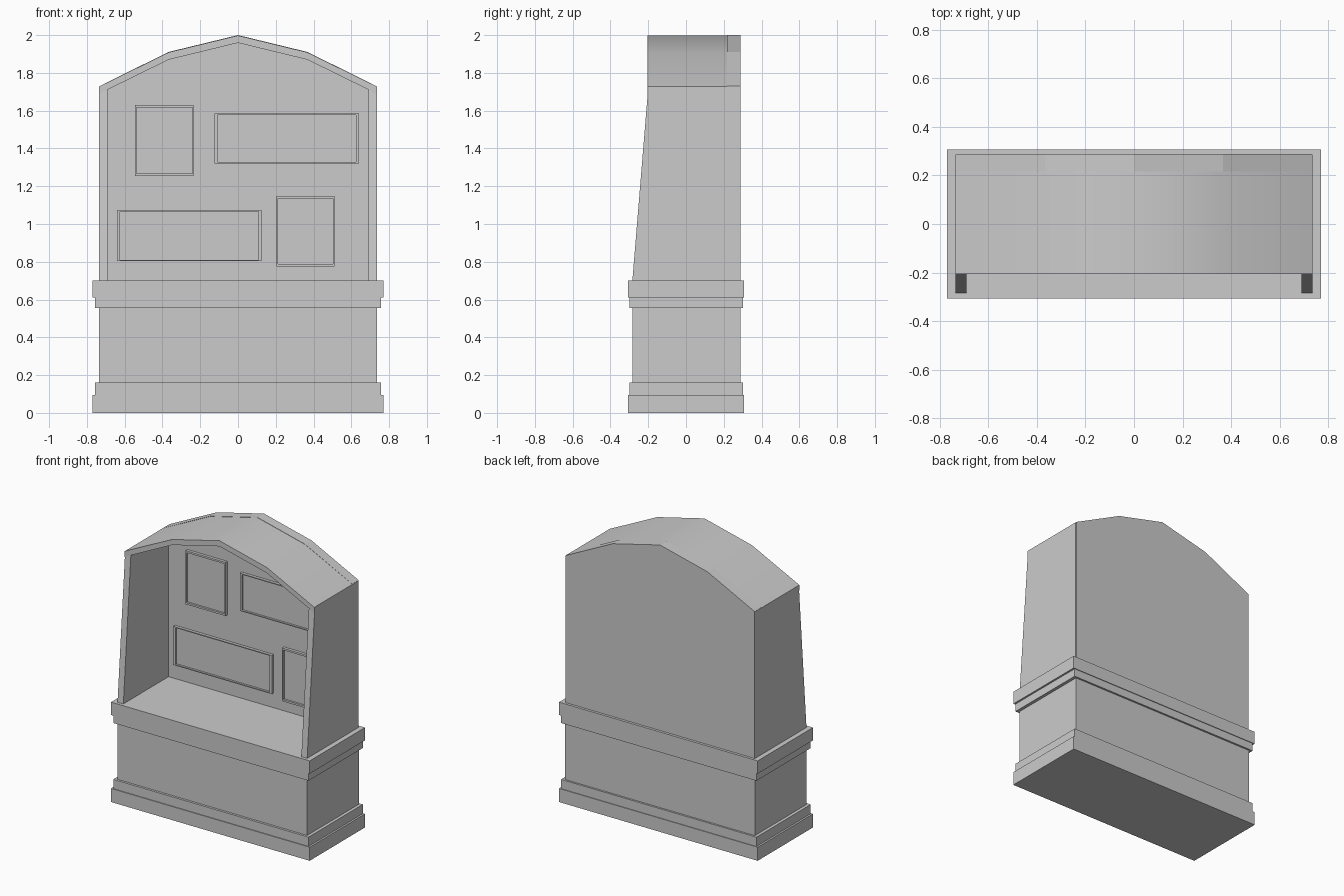
import bpy, bmesh

if "Cube" in bpy.data.objects:
    bpy.data.objects.remove(bpy.data.objects["Cube"])


def prism(name, pts, axis, lo, hi):
    """Extrude a closed 2D profile along an axis: 'x' profiles are (y, z), 'y' profiles are (x, z)."""
    bm = bmesh.new()
    place = (lambda p: (lo, p[0], p[1])) if axis == 'x' else (lambda p: (p[0], lo, p[1]))
    face = bm.faces.new([bm.verts.new(place(p)) for p in pts])
    new = bmesh.ops.extrude_face_region(bm, geom=[face])['geom']
    step = (hi - lo, 0, 0) if axis == 'x' else (0, hi - lo, 0)
    bmesh.ops.translate(bm, vec=step, verts=[g for g in new if isinstance(g, bmesh.types.BMVert)])
    bmesh.ops.recalc_face_normals(bm, faces=bm.faces)
    mesh = bpy.data.meshes.new(name)
    bm.to_mesh(mesh)
    bm.free()
    ob = bpy.data.objects.new(name, mesh)
    bpy.context.collection.objects.link(ob)
    return ob


def box(name, x0, x1, y0, y1, z0, z1):
    return prism(name, [(x0, z0), (x1, z0), (x1, z1), (x0, z1)], 'y', y0, y1)


def picture_frame(name, x0, x1, z0, z1, bx, bz):
    """Raised rim with side bars bx and top/bottom bars bz around a recessed panel."""
    ob = box(name, x0, x1, BACK_Y - 0.02, BACK_Y + 0.005, z0, z1)
    bm = bmesh.new()
    bm.from_mesh(ob.data)
    front = min(bm.faces, key=lambda f: f.calc_center_median().y)
    bmesh.ops.inset_individual(bm, faces=[front], thickness=0.004)
    cx, cz = (x0 + x1) / 2, (z0 + z1) / 2
    for v in front.verts:
        v.co.x = x0 + bx if v.co.x < cx else x1 - bx
        v.co.z = z0 + bz if v.co.z < cz else z1 - bz
    new = bmesh.ops.extrude_face_region(bm, geom=[front])['geom']
    bmesh.ops.translate(bm, vec=(0, 0.014, 0), verts=[g for g in new if isinstance(g, bmesh.types.BMVert)])
    if front.is_valid:
        bmesh.ops.delete(bm, geom=[front], context='FACES_ONLY')
    bmesh.ops.recalc_face_normals(bm, faces=bm.faces)
    bm.to_mesh(ob.data)
    bm.free()


BACK_Y = 0.217

# Lower cabinet: body with stepped plinth and stepped counter
for name, hx, y0, y1, z0, z1 in [
        ("plinth", 0.77, -0.306, 0.306, 0, 0.095),
        ("plinth_step", 0.757, -0.3, 0.301, 0.095, 0.16),
        ("cabinet_body", 0.735, -0.284, 0.288, 0.16, 0.555),
        ("counter_step", 0.757, -0.3, 0.301, 0.555, 0.61),
        ("counter", 0.77, -0.306, 0.306, 0.61, 0.70)]:
    box(name, -hx, hx, y0, y1, z0, z1)

# Arched back panel
arch = [(-0.733, 1.73), (-0.367, 1.911), (0, 2.0), (0.367, 1.911), (0.733, 1.73)]
prism("back_panel", [(0.733, 0.70), (-0.733, 0.70)] + arch, 'y', BACK_Y, 0.288)

# Side walls with sloping front edge, mirrored
side = prism("side_walls", [(-0.284, 0.70), (0.285, 0.70), (0.285, 1.71), (-0.201, 1.71)],
             'x', 0.69, 0.735)
side.modifiers.new("mirror", 'MIRROR')

# Faceted arched roof
outer = [(-0.735, 1.728), (-0.367, 1.909), (0, 1.998), (0.367, 1.909), (0.735, 1.728)]
inner = [(x, z - 0.039) for x, z in outer]
roof = prism("roof", outer + inner[::-1], 'y', -0.205, 0.285)
bpy.context.view_layer.objects.active = roof
roof.select_set(True)
bpy.ops.object.shade_smooth_by_angle()

# Frames on the back wall
picture_frame("frame_upper_left", -0.545, -0.235, 1.254, 1.63, 0.007, 0.013)
picture_frame("frame_upper_right", -0.124, 0.64, 1.32, 1.585, 0.016, 0.007)
picture_frame("frame_lower_left", -0.64, 0.124, 0.803, 1.074, 0.016, 0.007)
picture_frame("frame_lower_right", 0.204, 0.51, 0.775, 1.148, 0.007, 0.013)
